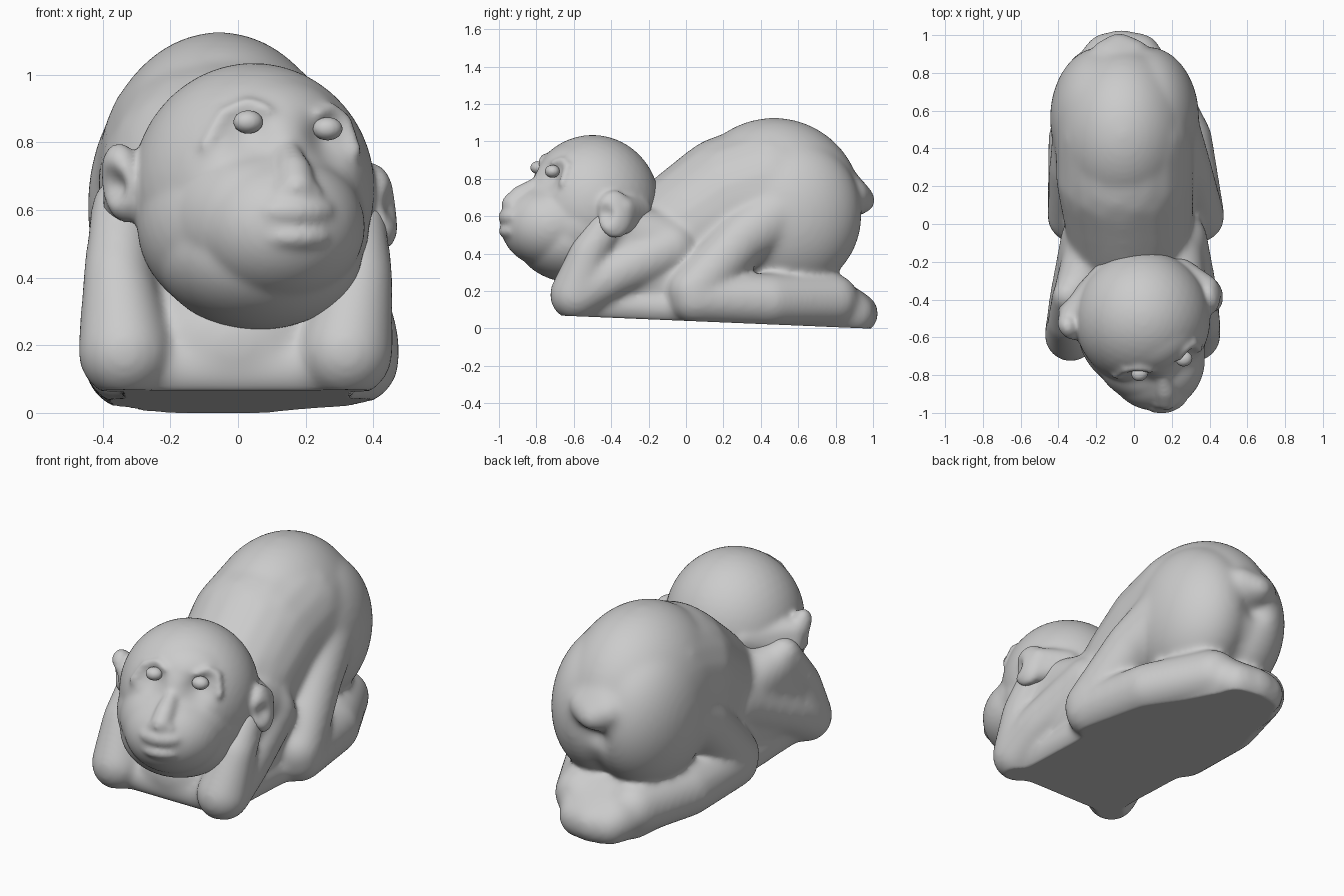
import bpy, bmesh, math
from mathutils import Vector, Matrix


def blob(bm, loc, radii, yaw=0.0, tilt=0.0):
    m = (Matrix.Translation(loc) @ Matrix.Rotation(yaw, 4, 'Z') @ Matrix.Rotation(tilt, 4, 'Y')
         @ Matrix.Diagonal((*radii, 1)))
    bmesh.ops.create_icosphere(bm, subdivisions=4, radius=1, matrix=m)


def hull(bm, balls):
    part = bmesh.new()
    for x, y, z, r in balls:
        bmesh.ops.create_icosphere(part, subdivisions=3, radius=r, matrix=Matrix.Translation((x, y, z)))
    res = bmesh.ops.convex_hull(part, input=part.verts)
    inner = [v for v in part.verts if not v.link_faces or v in res['geom_interior']]
    bmesh.ops.delete(part, geom=inner, context='VERTS')
    me = bpy.data.meshes.new("tmp")
    part.to_mesh(me)
    part.free()
    bm.from_mesh(me)
    bpy.data.meshes.remove(me)


def limb(bm, balls):
    for a, b in zip(balls, balls[1:]):
        hull(bm, (a, b))


def fuse(bm, name, voxel, smooth, dents=()):
    """Melt overlapping shapes into one skin, press dents in, flatten the underside."""
    me = bpy.data.meshes.new(name)
    bm.to_mesh(me)
    bm.free()
    ob = bpy.data.objects.new(name, me)
    bpy.context.collection.objects.link(ob)
    mod = ob.modifiers.new("skin", 'REMESH')
    mod.mode = 'VOXEL'
    mod.voxel_size = voxel
    mod = ob.modifiers.new("soften", 'SMOOTH')
    mod.factor = 0.5
    mod.iterations = smooth
    dg = bpy.context.evaluated_depsgraph_get()
    new = bpy.data.meshes.new_from_object(ob.evaluated_get(dg))
    ob.modifiers.clear()
    ob.data = new
    for v in new.vertices:
        for centre, push, size in dents:
            d = (v.co - Vector(centre)).length / size
            v.co += Vector(push) * math.exp(-d * d)
        v.co.z = max(v.co.z, 0.042 * (0.97 - v.co.y))
    for p in new.polygons:
        p.use_smooth = True
    return ob


# Body: rump, back, chest and flat base
bm = bmesh.new()
blob(bm, (-0.055, 0.47, 0.66), (0.37, 0.47, 0.467))
for s in (-1, 1):
    blob(bm, (-0.05 + s * 0.12, 0.56, 0.61), (0.275, 0.38, 0.41))
limb(bm, [(-0.05, 0.45, 0.74, 0.365), (-0.05, 0.25, 0.675, 0.365), (-0.03, 0.05, 0.54, 0.345),
          (-0.02, -0.2, 0.37, 0.31)])
blob(bm, (-0.01, -0.38, 0.2), (0.34, 0.27, 0.25))
hull(bm, [(-0.27, -0.54, 0.13, 0.1), (0.26, -0.54, 0.13, 0.1), (-0.27, 0.3, 0.1, 0.1),
          (0.27, 0.3, 0.1, 0.1), (-0.22, 0.8, 0.08, 0.1), (0.08, 0.8, 0.08, 0.1)])

# Arms and folded legs
for s in (-1, 1):
    ax = 0.335 if s < 0 else 0.32
    elbow = (s * ax, -0.59, 0.18, 0.14)
    hand = (s * 0.345, -0.38, 0.61, 0.09)
    limb(bm, [(s * 0.24, -0.08, 0.43, 0.15), (s * 0.32, -0.4, 0.28, 0.13), elbow])
    limb(bm, [elbow, (s * 0.355, -0.52, 0.4, 0.105), hand])
    # shoulder muscle fills the gap behind the forearm
    depth = 0.32 if s < 0 else 0.27
    hull(bm, [(s * depth, -0.38, 0.57, 0.11), (s * 0.2, -0.14, 0.46, 0.17),
              (s * depth, -0.5, 0.25, 0.11), (s * 0.2, -0.1, 0.25, 0.15)])
    limb(bm, [(s * 0.19 - 0.04, 0.5, 0.62, 0.2), (s * 0.28 - 0.02, 0.3, 0.48, 0.15),
              (s * 0.33 + 0.01, 0.04, 0.2, 0.14)])
    limb(bm, [(s * 0.33 + 0.01, 0.05, 0.16, 0.14), (s * 0.29 - 0.02, 0.45, 0.15, 0.145),
              (s * 0.16 - 0.06, 0.78, 0.15, 0.145)])

# Feet pressed together
hull(bm, [(-0.22, 0.76, 0.15, 0.14), (0.08, 0.76, 0.15, 0.14), (-0.07, 0.92, 0.08, 0.11),
          (-0.15, 0.895, 0.08, 0.115), (0.03, 0.895, 0.08, 0.115)])

# Tail stub
hull(bm, [(-0.14, 0.89, 0.71, 0.09), (0.0, 0.89, 0.71, 0.09), (-0.08, 0.93, 0.68, 0.085),
          (-0.07, 0.8, 0.82, 0.09)])
fuse(bm, "body", 0.015, 26, [((-0.08, 0.95, 0.57), (0, -0.04, 0), 0.07)])

# Head: cranium, jaw and muzzle, turned a little to one side
C, R = Vector((0.045, -0.5, 0.66)), Vector((0.36, 0.36, 0.375))


def on_face(x, z, out=0.0):
    k = 1 - ((x - C.x) / R.x) ** 2 - ((z - C.z) / R.z) ** 2
    return C.y - R.y * math.sqrt(max(k, 0)) - out


bm = bmesh.new()
blob(bm, C, R)
blob(bm, (0.045, -0.55, 0.56), (0.345, 0.335, 0.3), 0.2)
blob(bm, (0.06, -0.6, 0.48), (0.31, 0.31, 0.235), 0.2)
blob(bm, (0.11, -0.715, 0.55), (0.265, 0.275, 0.23), 0.25)
blob(bm, (0.075, -0.64, 0.57), (0.3, 0.31, 0.26), 0.25)
blob(bm, (0.08, -0.57, 0.8), (0.26, 0.23, 0.205), 0.2)

# Nose, lips and chin
limb(bm, [(0.145, -0.8, 0.77, 0.04), (0.165, -0.885, 0.71, 0.055), (0.172, -0.93, 0.665, 0.057)])
for x in (0.14, 0.21):
    blob(bm, (x, -0.945 + 0.3 * (x - 0.14), 0.65), (0.04, 0.035, 0.035))
blob(bm, (0.165, -0.91, 0.595), (0.13, 0.092, 0.06), 0.25)
blob(bm, (0.165, -0.91, 0.52), (0.12, 0.09, 0.05), 0.25)

# Ears, blended back into the head
blob(bm, (-0.34, -0.54, 0.68), (0.065, 0.08, 0.12), 0.25, -0.15)
hull(bm, [(-0.33, -0.49, 0.69, 0.07), (-0.33, -0.46, 0.62, 0.07), (-0.14, -0.3, 0.68, 0.1)])
blob(bm, (0.415, -0.38, 0.61), (0.055, 0.1, 0.13), 0.25, -0.15)
hull(bm, [(0.38, -0.34, 0.64, 0.07), (0.38, -0.34, 0.56, 0.06), (0.24, -0.28, 0.62, 0.1)])
dents = [((-0.39, -0.6, 0.67), (0.04, 0.03, 0), 0.05), ((0.46, -0.44, 0.61), (-0.03, 0.02, 0), 0.05)]

# Brow arches and eye sockets
for x, z, s in ((0.03, 0.85, -1), (0.27, 0.835, 0.6)):
    arch = [(0.12, -0.06), (0.07, 0.03), (0.0, 0.06), (-0.05, 0.04)]
    limb(bm, [(x + s * dx, on_face(x + s * dx, z + dz, -0.008), z + dz, 0.026) for dx, dz in arch])
    dents.append(((x, on_face(x, z - 0.03), z - 0.03), ((C.x - x) * 0.1, 0.04, 0), 0.075))
fuse(bm, "head", 0.012, 12, dents)

# Eyes
bm = bmesh.new()
for x, z in ((0.03, 0.86), (0.265, 0.84)):
    blob(bm, (x, on_face(x, z, -0.012), z), (0.045, 0.04, 0.035), 0.3)
fuse(bm, "eyes", 0.007, 4)
